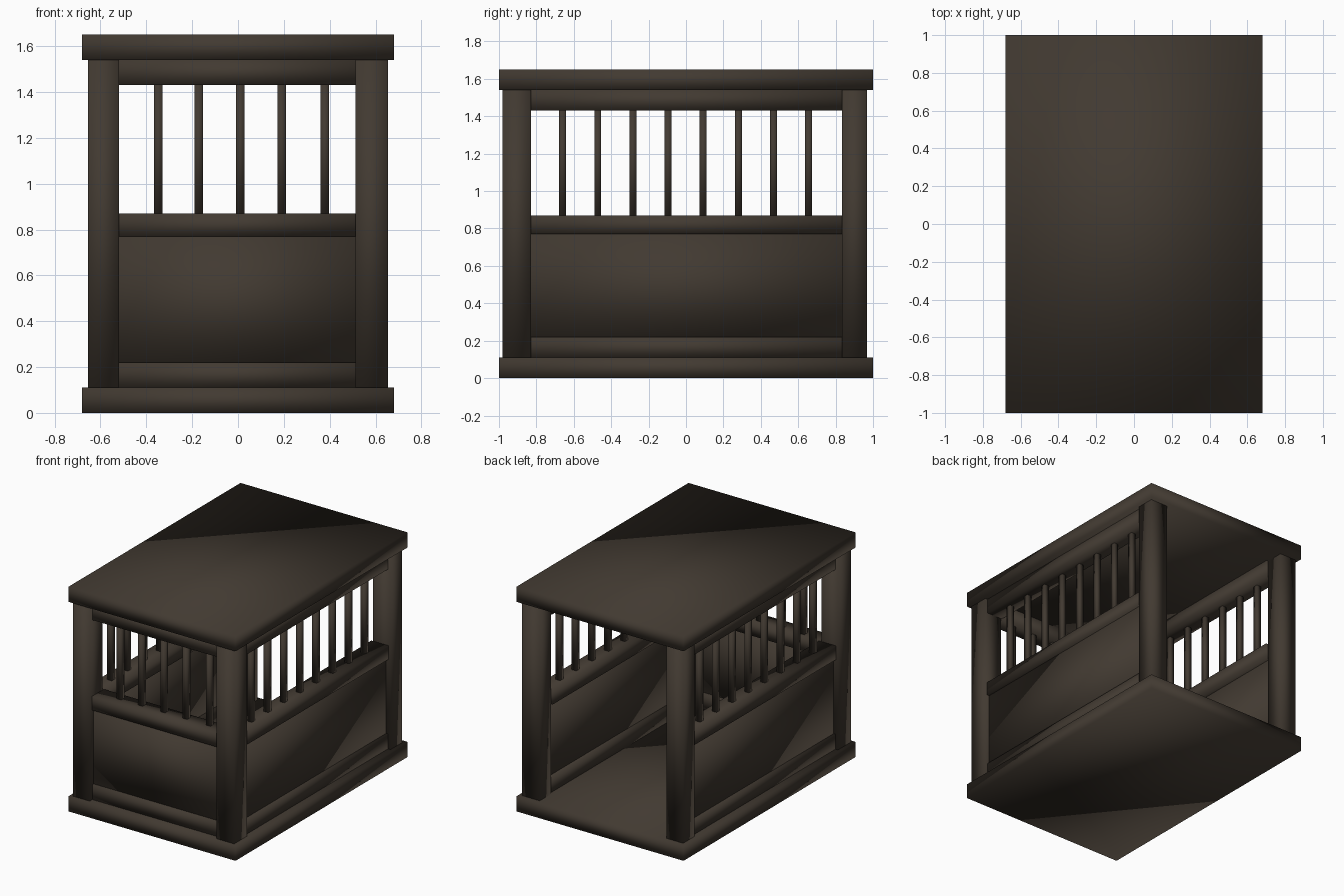
import bpy, bmesh

if "Cube" in bpy.data.objects:
    bpy.data.objects.remove(bpy.data.objects["Cube"])

wood = bpy.data.materials.new("dark brown wood")
wood.diffuse_color = (0.054, 0.042, 0.031, 1)
wood.use_nodes = True
wood.node_tree.nodes["Principled BSDF"].inputs["Base Color"].default_value = wood.diffuse_color


def box(name, x, y, z):
    """Smooth-shaded box from (min, max) ranges."""
    bm = bmesh.new()
    bmesh.ops.create_cube(bm, size=1)
    for v in bm.verts:
        v.co = [r[0] + (c + 0.5) * (r[1] - r[0]) for r, c in zip((x, y, z), v.co)]
    for f in bm.faces:
        f.smooth = True
    mesh = bpy.data.meshes.new(name)
    bm.to_mesh(mesh)
    bm.free()
    mesh.materials.append(wood)
    obj = bpy.data.objects.new(name, mesh)
    bpy.context.collection.objects.link(obj)
    return obj


def side_range(s, inner, outer):
    return (inner, outer) if s > 0 else (-outer, -inner)


# Base and top slabs
box("base", (-0.68, 0.68), (-1, 1), (0, 0.11))
box("top", (-0.68, 0.68), (-1, 1), (1.54, 1.65))

# Corner posts
for x in ((-0.655, -0.52), (0.512, 0.655)):
    for y in ((-0.98, -0.83), (0.835, 0.968)):
        box("corner_post", x, y, (0.11, 1.54))

# Horizontal members: name, z range, inset from the outer post face, thickness
members = (
    ("bottom_rail", (0.11, 0.22), 0.020, 0.11),
    ("panel", (0.22, 0.77), 0.035, 0.07),
    ("middle_rail", (0.77, 0.87), 0.015, 0.14),
    ("header", (1.43, 1.54), 0.020, 0.13),
)
for name, z, inset, thick in members:
    # Front wall (the back stays open)
    y0 = -0.97 + inset
    box("front_" + name, (-0.52, 0.512), (y0, y0 + thick), z)
    # Both long sides
    for s, label in ((1, "right_"), (-1, "left_")):
        outer = 0.655 - inset
        box(label + name, side_range(s, outer - thick, outer), (-0.83, 0.835), z)

# Vertical bars
R = 0.0185
for x in (-0.347, -0.172, 0.01, 0.19, 0.379):
    box("front_bar", (x - R, x + R), (-0.87 - R, -0.87 + R), (0.86, 1.44))
for i in range(8):
    y = -0.66 + i * 0.188
    for s in (1, -1):
        box("side_bar", side_range(s, 0.57 - R, 0.57 + R), (y - R, y + R), (0.86, 1.44))
